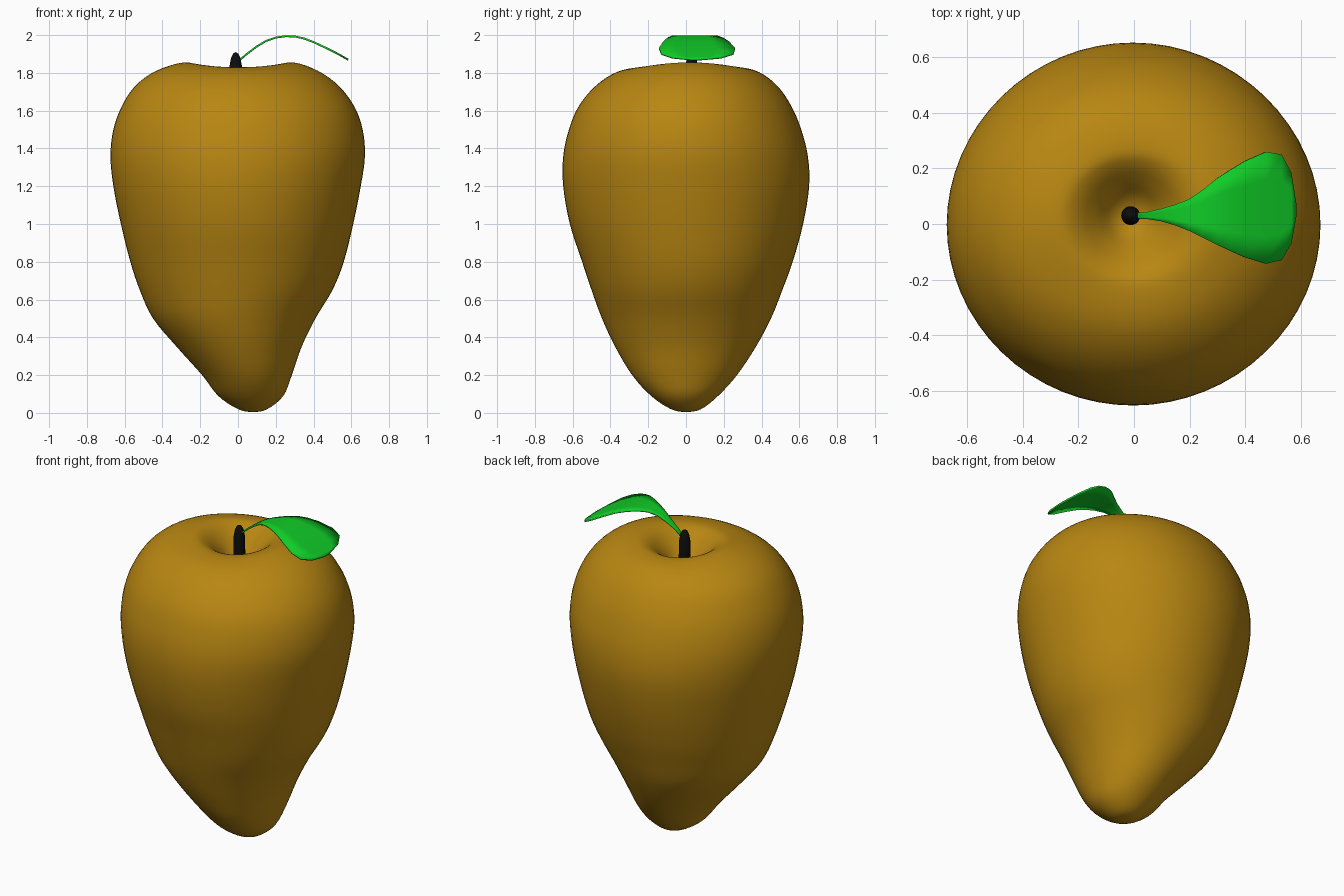
import bpy, bmesh, math

if "Cube" in bpy.data.objects:
    bpy.data.objects.remove(bpy.data.objects["Cube"])


def material(name, color):
    m = bpy.data.materials.new(name)
    m.diffuse_color = (*color, 1)
    m.use_nodes = True
    m.node_tree.nodes["Principled BSDF"].inputs["Base Color"].default_value = m.diffuse_color
    return m


def finish(name, bm, mat):
    bmesh.ops.recalc_face_normals(bm, faces=bm.faces[:])
    for f in bm.faces:
        f.smooth = True
    me = bpy.data.meshes.new(name)
    bm.to_mesh(me)
    bm.free()
    me.materials.append(mat)
    ob = bpy.data.objects.new(name, me)
    bpy.context.collection.objects.link(ob)
    return ob


def spline(rows, steps):
    """Catmull-Rom through rows; first and last row are phantom ends."""
    out = []
    for i in range(1, len(rows) - 2):
        for s in range(steps):
            t = s / steps
            out.append([0.5 * (2 * b + (c - a) * t + (2 * a - 5 * b + 4 * c - d) * t * t
                               + (3 * b - a - 3 * c + d) * t ** 3)
                        for a, b, c, d in zip(*rows[i - 1:i + 3])])
    out.append(list(rows[-2]))
    return out


def loft(bm, rows, seg):
    """Skin elliptical rings (z, drop at front/back, left, right, front, back)."""
    rings = []
    for k, (z, dz, l, r, f, b) in enumerate(rows):
        cx, cy = (l + r) / 2, (f + b) / 2
        if k in (0, len(rows) - 1):
            rings.append([bm.verts.new((cx, cy, z))])
            continue
        ring = []
        for i in range(seg):
            a = 2 * math.pi * i / seg
            ring.append(bm.verts.new((cx + (r - l) / 2 * math.cos(a),
                                      cy + (b - f) / 2 * math.sin(a),
                                      z - dz * math.sin(a) ** 2)))
        rings.append(ring)
    for p, q in zip(rings, rings[1:]):
        for i in range(seg):
            j = (i + 1) % seg
            if len(p) == 1:
                bm.faces.new((p[0], q[j], q[i]))
            elif len(q) == 1:
                bm.faces.new((p[i], p[j], q[0]))
            else:
                bm.faces.new((p[i], p[j], q[j], q[i]))


# Fruit body: z, front/back drop, left, right, front, back
body = [
    (0.005, 0, .08, .08, 0, 0),
    (0.02, 0, 0, .155, -.08, .08),
    (0.09, 0, -.105, .24, -.185, .17),
    (0.2, 0, -.19, .285, -.285, .27),
    (0.35, 0, -.325, .337, -.375, .37),
    (0.5, 0, -.45, .41, -.445, .45),
    (0.65, 0, -.52, .50, -.50, .51),
    (0.8, 0, -.57, .56, -.55, .565),
    (1.0, 0, -.62, .61, -.615, .62),
    (1.2, 0, -.66, .65, -.65, .652),
    (1.36, 0, -.675, .672, -.65, .645),
    (1.5, 0, -.66, .66, -.62, .61),
    (1.62, 0, -.617, .617, -.57, .56),
    (1.73, 0, -.545, .535, -.48, .485),
    (1.81, .005, -.435, .425, -.365, .385),
    (1.855, .025, -.29, .295, -.235, .275),
    (1.835, .025, -.21, .20, -.165, .215),
    (1.77, .015, -.14, .125, -.10, .155),
    (1.69, 0, -.075, .055, -.035, .095),
    (1.665, 0, -.01, -.01, .03, .03),
]
swap = lambda r: (r[0], r[1], r[3], r[2], r[5], r[4])
bm = bmesh.new()
loft(bm, spline([swap(body[1])] + body + [swap(body[-2])], 4), 64)
finish("fruit_body", bm, material("fruit_skin", (.48, .24, .006)))

# Stem: tapered with a rounded tip
bm = bmesh.new()
stem = [(z, 0, -.012 - r, -.012 + r, .03 - r, .03 + r) for z, r in
        ((1.64, 0), (1.64, .034), (1.75, .034), (1.84, .032), (1.88, .025), (1.902, .014), (1.91, 0))]
loft(bm, stem, 20)
finish("stem", bm, material("stem_dark", (.004, .004, .004)))

# Leaf: arched strip; x, z, low edge y, high edge y
leaf = [(.0, 1.86, .02, .04), (.05, 1.903, .018, .043), (.1, 1.94, .01, .055),
        (.15, 1.97, -.005, .07), (.2, 1.987, -.025, .09), (.25, 1.994, -.05, .125),
        (.3, 1.993, -.075, .165), (.35, 1.982, -.098, .197), (.4, 1.963, -.12, .227),
        (.475, 1.928, -.143, .26), (.53, 1.9, -.13, .25), (.565, 1.88, -.07, .185),
        (.583, 1.87, .03, .07)]
bm = bmesh.new()
cols = 4
grid = [[bm.verts.new((x, lo + (hi - lo) * i / cols, z)) for i in range(cols + 1)]
        for x, z, lo, hi in leaf]
for p, q in zip(grid, grid[1:]):
    for i in range(cols):
        bm.faces.new((p[i], q[i], q[i + 1], p[i + 1]))
ob = finish("leaf", bm, material("leaf_green", (.005, .6, .02)))
mod = ob.modifiers.new("thickness", 'SOLIDIFY')
mod.thickness = 0.01
mod.offset = 0
